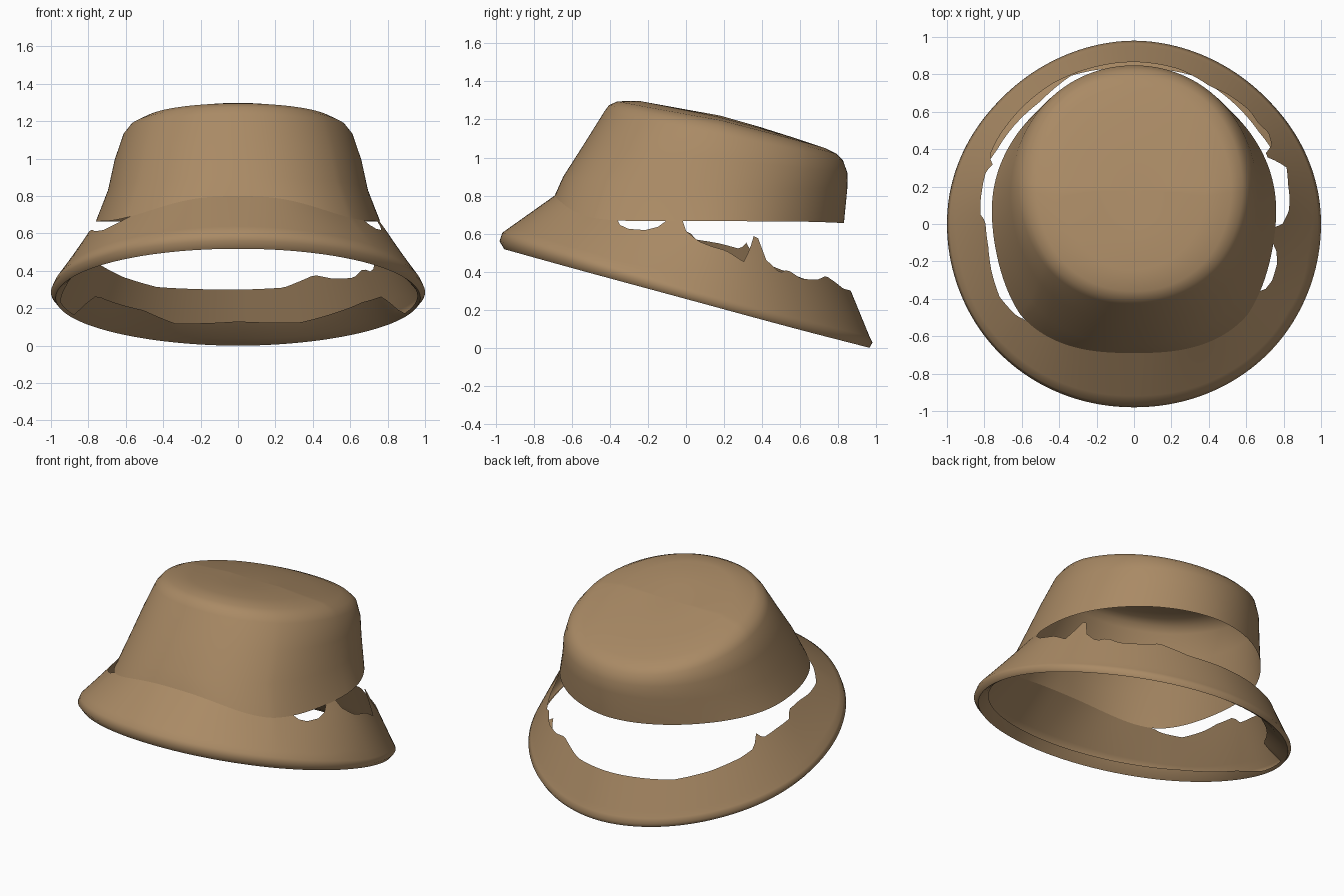
import bpy, bmesh, math

if "Cube" in bpy.data.objects:
    bpy.data.objects.remove(bpy.data.objects["Cube"])

SEG = 180  # two degrees per step; 0 = front, 90 = right, 180 = back

tan = bpy.data.materials.new("tan_cloth")
tan.diffuse_color = (0.40, 0.255, 0.13, 1)
tan.use_nodes = True
tan.node_tree.nodes["Principled BSDF"].inputs["Base Color"].default_value = tan.diffuse_color


def spow(v, p):
    return math.copysign(abs(v) ** p, v)


def ring(hx, yf, yb, zf, zs, zb, pf=1.0, pb=1.0, e=1.0):
    """Rounded closed ring: half width, front/back y, front/side/back z, squareness."""
    pts = []
    for i in range(SEG):
        u = 2 * math.pi * i / SEG
        c, s = math.cos(u), math.sin(u)
        k = min(1, 1.5 * abs(c))
        p = 1 + ((pf if c > 0 else pb) - 1) * k
        x = hx * spow(s, p)
        cy = spow(c, p)
        y = (yf + yb) / 2 - (yb - yf) / 2 * cy
        z = zs + ((zf if c > 0 else zb) - zs) * abs(c) ** e
        pts.append((x, y, z))
    return pts


def mix(a, b, t):
    return tuple(p + (q - p) * t for p, q in zip(a, b))


def lookup(table, deg):
    """Straight-line interpolation in a table of (angle, value)."""
    for (a, va), (b, vb) in zip(table, table[1:]):
        if a <= deg <= b:
            return va + (vb - va) * (deg - a) / (b - a)
    return table[-1][1]


def loft(name, rings, cap=None):
    """Skin a stack of rings; optionally close the last one to a point."""
    bm = bmesh.new()
    rows = [[bm.verts.new(p) for p in r] for r in rings]
    for a, b in zip(rows, rows[1:]):
        for i in range(SEG):
            j = (i + 1) % SEG
            bm.faces.new((a[i], a[j], b[j], b[i]))
    if cap:
        tip = bm.verts.new(cap)
        for i in range(SEG):
            bm.faces.new((rows[-1][i], rows[-1][(i + 1) % SEG], tip))
    me = bpy.data.meshes.new(name)
    bm.to_mesh(me)
    bm.free()
    ob = bpy.data.objects.new(name, me)
    bpy.context.collection.objects.link(ob)
    me.materials.append(tan)
    bpy.context.view_layer.objects.active = ob
    ob.select_set(True)
    bpy.ops.object.shade_smooth_by_angle(angle=math.radians(75))
    ob.select_set(False)
    return ob


# Crown: flared wall, soft shoulder, sloping flat top
base = ring(0.76, -0.69, 0.83, 0.80, 0.665, 0.655, pf=0.77, pb=1.06, e=5)
crown = [
    base,
    ring(0.695, -0.645, 0.848, 0.90, 0.83, 0.84, 0.87, 1.0),
    ring(0.66, -0.53, 0.848, 1.08, 0.99, 0.92, 0.92, 0.98),
    ring(0.615, -0.43, 0.825, 1.24, 1.12, 0.985, 0.94, 0.95),
    ring(0.58, -0.405, 0.79, 1.275, 1.165, 1.02, 0.95, 0.95),
    ring(0.52, -0.36, 0.73, 1.295, 1.195, 1.05, 0.95, 0.95),
    ring(0.38, -0.25, 0.58, 1.298, 1.215, 1.10),
    ring(0.19, -0.03, 0.39, 1.258, 1.22, 1.16),
]
loft("crown", crown, (0, 0.18, 1.215))

# Torn brim: how far the cloth reaches from the edge (0) to the crown (1)
TEAR = [(0, 1), (60, 1), (62, .9), (66, .83), (72, .83), (76, .9), (78, 1),
        (84, 1), (86, .85), (91, .72), (97, .67), (103, .64), (110, .54),
        (113, .68), (116, .84), (118, .82), (120, .6), (125, .48), (129, .53),
        (135, .46), (144, .48), (151, .53), (163, .44), (195, .43), (210, .42),
        (225, .47), (238, .54), (245, .6), (248, .76), (251, .68), (260, .72),
        (270, .74), (273, .85), (282, .85), (290, .8), (300, .77), (310, .9),
        (315, 1), (360, 1)]
# Hem depth around the brim, with frayed stretches at both sides
HEM = [(0, .85), (60, .85), (76, .6), (84, .2), (113, .15), (117, 1.3), (130, 1.3),
       (158, .85), (180, 1), (202, .8), (215, 1.2), (238, 1.35), (243, 1.3),
       (246, .15), (262, .2), (275, .65), (300, .85), (360, .85)]

edge_top = ring(0.985, -0.965, 0.965, 0.605, 0.315, 0.058, 0.98, 1.04)
edge = ring(1.0, -0.98, 0.98, 0.56, 0.285, 0.028, 0.98, 1.04)
fold = ring(0.975, -0.955, 0.965, 0.518, 0.255, 0.0, 0.98, 1.04)
hem_mid = ring(0.93, -0.925, 0.91, 0.545, 0.285, 0.04)
hem = ring(0.89, -0.89, 0.83, 0.575, 0.325, 0.13)


def frayed(target):
    return [mix(fold[i], target[i], lookup(HEM, 360 * i / SEG)) for i in range(SEG)]


def reach(i):
    return (lookup(TEAR, 360 * i / SEG) - 0.05) / 0.95


# Line the brim aims for: crown base in front, slightly inside it at the back
aim = [(x, y - 0.11 * max(0, -math.cos(2 * math.pi * i / SEG)), z)
       for i, (x, y, z) in enumerate(base)]
STEPS = 6
brim = [frayed(hem), frayed(hem_mid), fold, edge, edge_top]
for k in range(1, STEPS + 1):
    brim.append([mix(edge_top[i], aim[i], reach(i) * k / STEPS) for i in range(SEG)])
loft("brim", brim)
